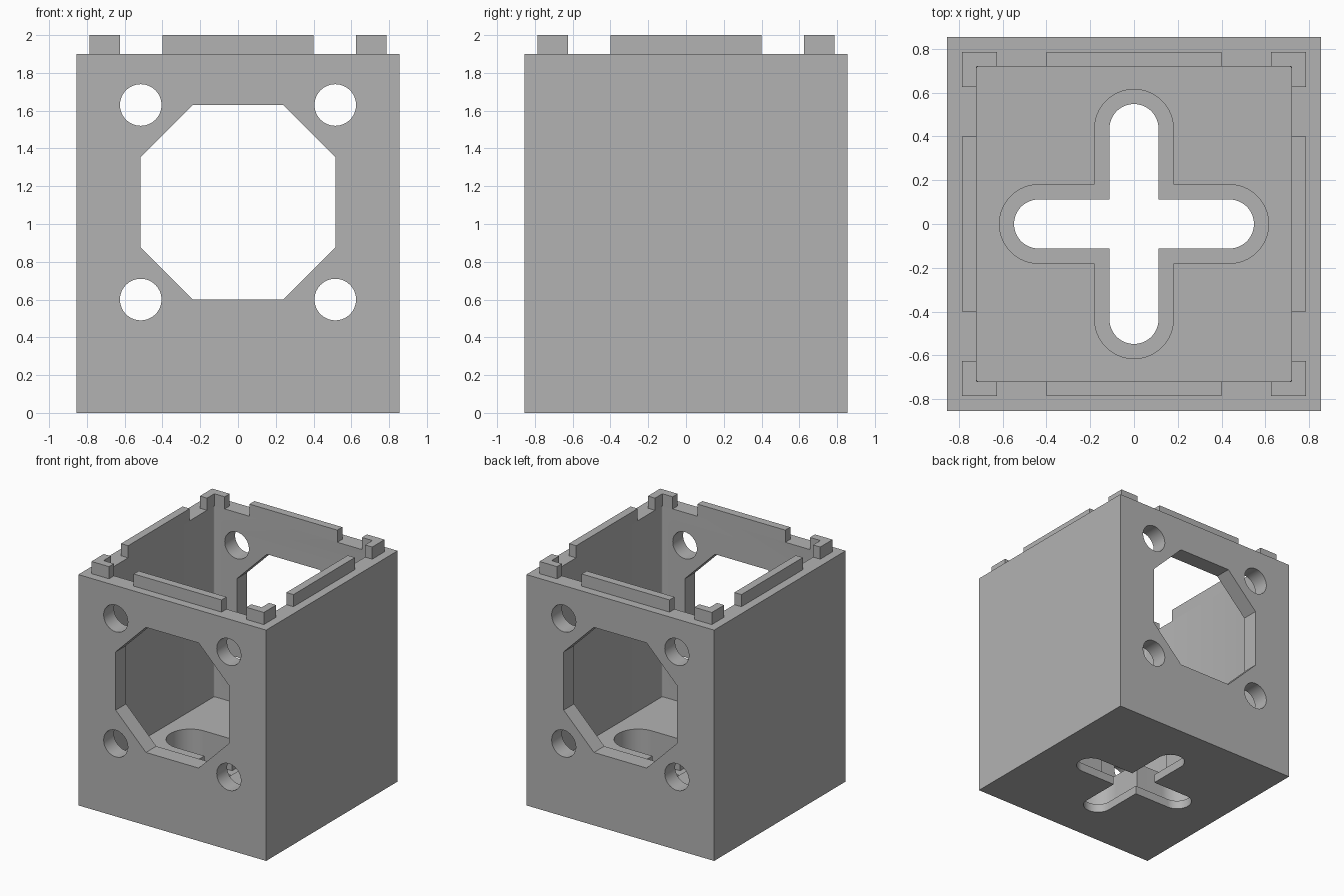
import bpy
import bmesh
import math
from mathutils import Matrix, Vector

if "Cube" in bpy.data.objects:
    bpy.data.objects.remove(bpy.data.objects["Cube"], do_unlink=True)

HALF, INNER, LIP_OUT = 0.855, 0.72, 0.785
RIM, TOP, FLOOR = 1.9, 2.0, 0.33

grey = bpy.data.materials.new("plain grey")
grey.use_nodes = True
colour = (0.45, 0.45, 0.45, 1)
grey.diffuse_color = colour
grey.node_tree.nodes["Principled BSDF"].inputs["Base Color"].default_value = colour


def prism(name, outline, low, high, upright=False):
    """Extrude an outline along z, or along y when upright."""
    bm = bmesh.new()
    face = bm.faces.new([bm.verts.new((a, b, low)) for a, b in outline])
    grown = bmesh.ops.extrude_face_region(bm, geom=[face])["geom"]
    verts = [g for g in grown if isinstance(g, bmesh.types.BMVert)]
    bmesh.ops.translate(bm, verts=verts, vec=(0, 0, high - low))
    if upright:
        bm.transform(Matrix.Rotation(math.radians(90), 4, "X"))
    bmesh.ops.recalc_face_normals(bm, faces=bm.faces)
    mesh = bpy.data.meshes.new(name)
    bm.to_mesh(mesh)
    bm.free()
    mesh.materials.append(grey)
    obj = bpy.data.objects.new(name, mesh)
    bpy.context.collection.objects.link(obj)
    return obj


def arc(cx, cy, r, start, sweep, steps):
    angles = [math.radians(start + sweep * i / steps) for i in range(steps + 1)]
    return [(cx + r * math.cos(a), cy + r * math.sin(a)) for a in angles]


def square(h):
    return [(-h, -h), (h, -h), (h, h), (-h, h)]


def rounded_square(h, r):
    pts = []
    for i, (sx, sy) in enumerate([(1, 1), (-1, 1), (-1, -1), (1, -1)]):
        pts += arc(sx * (h - r), sy * (h - r), r, 90 * i, 90, 4)
    return pts


def cross(r, reach):
    """Plus-shaped slot with round arm ends."""
    pts = []
    arm = arc(reach - r, 0, r, -90, 180, 32) + [(r, r)]
    for i in range(4):
        turn = Matrix.Rotation(math.radians(90 * i), 2)
        pts += [tuple(turn @ Vector(p)) for p in arm]
    return pts


def cut(target, cutter):
    mod = target.modifiers.new("cut", "BOOLEAN")
    mod.operation, mod.solver, mod.object = "DIFFERENCE", "EXACT", cutter
    bpy.context.view_layer.objects.active = target
    bpy.ops.object.modifier_apply(modifier=mod.name)
    bpy.data.objects.remove(cutter, do_unlink=True)


# Open box with a thick floor
housing = prism("housing", square(HALF), 0, RIM)
cut(housing, prism("cavity", rounded_square(INNER, 0.012), FLOOR, 2.2))

# Stepped cross slot in the floor
cut(housing, prism("wide_slot", cross(0.18, 0.615), 0.07, 0.6))
cut(housing, prism("narrow_slot", cross(0.112, 0.548), -0.2, 0.2))

# Octagonal window and screw holes through front and back
MID, REACH, FLAT = 1.115, 0.515, 0.24
octagon = [(REACH, -FLAT), (REACH, FLAT), (FLAT, REACH), (-FLAT, REACH),
           (-REACH, FLAT), (-REACH, -FLAT), (-FLAT, -REACH), (FLAT, -REACH)]
cut(housing, prism("window", [(x, z + MID) for x, z in octagon], -1, 1, True))
for sx in (-1, 1):
    for sz in (-1, 1):
        ring = arc(sx * REACH, MID + sz * REACH, 0.11, 0, 360, 64)[:-1]
        cut(housing, prism("screw_hole", ring, -1, 1, True))

# Raised locating tabs on the rim: one bar per side, one angle per corner
bar = [(-0.4, INNER), (0.4, INNER), (0.4, LIP_OUT), (-0.4, LIP_OUT)]
END = 0.625
angle = [(LIP_OUT, END), (LIP_OUT, LIP_OUT), (END, LIP_OUT),
         (END, INNER), (INNER, INNER), (INNER, END)]
for i, (side, corner) in enumerate([("back", "back_left"), ("right", "back_right"),
                                    ("front", "front_right"), ("left", "front_left")]):
    turn = Matrix.Rotation(math.radians(90 * i), 4, "Z")
    for name, outline in ((side + "_rim_bar", bar), (corner + "_rim_corner", angle)):
        tab = prism(name, outline, RIM, TOP)
        tab.data.transform(turn)

# Smooth the round walls, keep the edges crisp
bpy.ops.object.select_all(action="DESELECT")
housing.select_set(True)
bpy.context.view_layer.objects.active = housing
bpy.ops.object.shade_smooth_by_angle(angle=math.radians(30))
